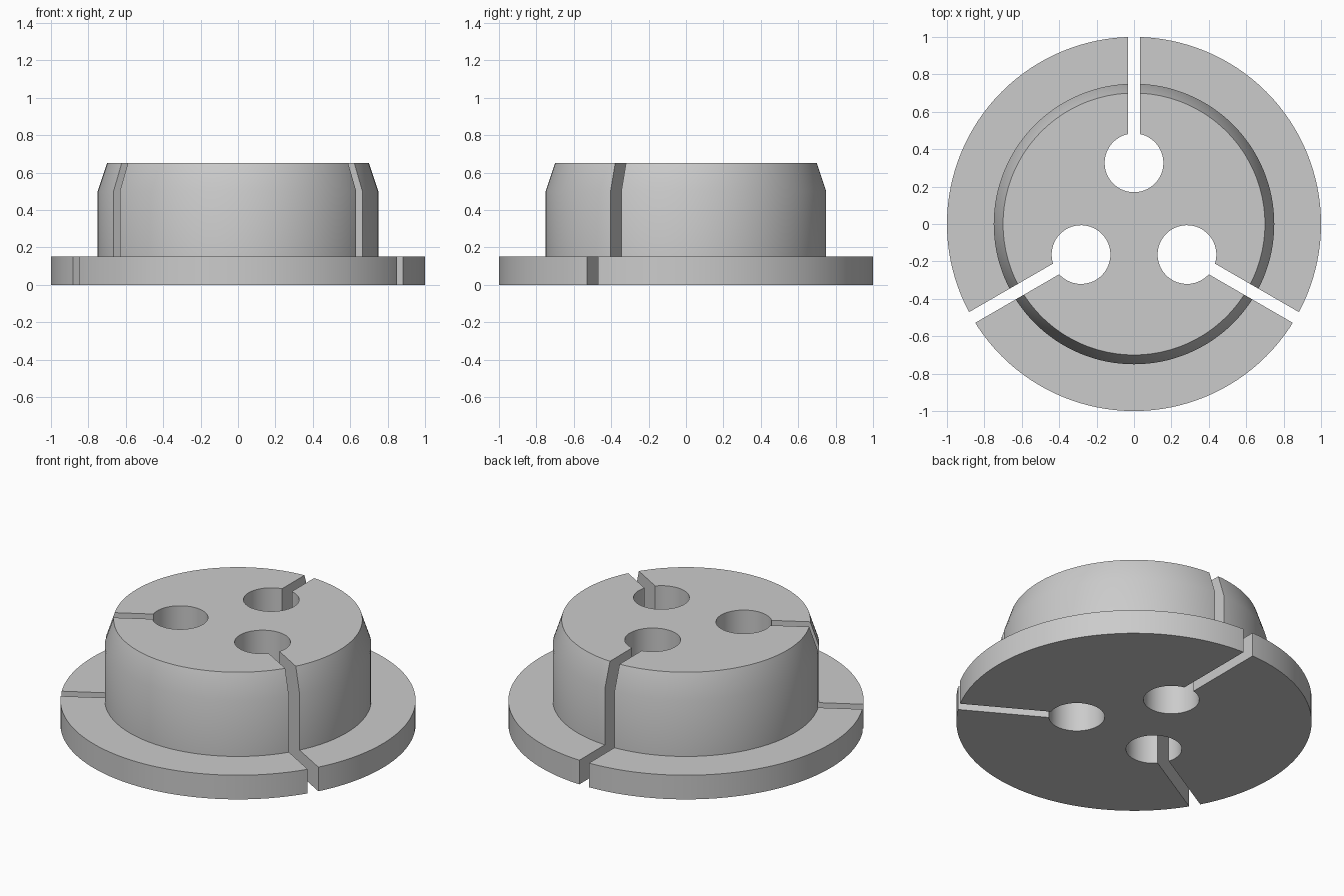
import bpy, bmesh, math
from mathutils import Matrix

SEGMENTS = 128
HOLE_DIST, HOLE_R, SLOT_HALF = 0.327, 0.157, 0.033

cube = bpy.data.objects.get("Cube")
if cube:
    bpy.data.objects.remove(cube, do_unlink=True)

grey = bpy.data.materials.new("plain grey")
grey.use_nodes = True
colour = (0.6, 0.6, 0.6, 1)
grey.diffuse_color = colour
grey.node_tree.nodes["Principled BSDF"].inputs["Base Color"].default_value = colour


def add_object(name, bm):
    bmesh.ops.recalc_face_normals(bm, faces=bm.faces)
    mesh = bpy.data.meshes.new(name)
    bm.to_mesh(mesh)
    bm.free()
    mesh.materials.append(grey)
    obj = bpy.data.objects.new(name, mesh)
    bpy.context.collection.objects.link(obj)
    return obj


# Flanged plug: stacked rings with flat caps
profile = [(1, 0), (1, 0.15), (0.75, 0.15), (0.75, 0.5), (0.7, 0.65)]
bm = bmesh.new()
rings = []
for r, z in profile:
    rings.append([bm.verts.new((r * math.cos(a), r * math.sin(a), z))
                  for a in (math.tau * i / SEGMENTS for i in range(SEGMENTS))])
for low, high in zip(rings, rings[1:]):
    for i in range(SEGMENTS):
        j = (i + 1) % SEGMENTS
        bm.faces.new((low[i], low[j], high[j], high[i]))
bm.faces.new(rings[0][::-1])
bm.faces.new(rings[-1])
plug = add_object("flanged_plug", bm)

# Keyhole cutters: round hole with a straight slot running out past the rim
bm = bmesh.new()
start = math.asin(SLOT_HALF / HOLE_R)
steps = 64
outline = [(1.2, -SLOT_HALF), (1.2, SLOT_HALF)]
for i in range(steps + 1):
    a = start + (math.tau - 2 * start) * i / steps
    outline.append((HOLE_DIST + HOLE_R * math.cos(a), HOLE_R * math.sin(a)))
for angle in (90, 210, 330):
    turn = Matrix.Rotation(math.radians(angle), 4, 'Z')
    base = bm.faces.new([bm.verts.new(turn @ Matrix.Translation((x, y, -0.2)).translation)
                         for x, y in outline])
    top = bmesh.ops.extrude_face_region(bm, geom=[base])
    bmesh.ops.translate(bm, vec=(0, 0, 1.2),
                        verts=[v for v in top["geom"] if isinstance(v, bmesh.types.BMVert)])
cutter = add_object("keyhole_cutter", bm)
cutter.hide_render = True

# Cut the keyholes and remove the helper
cut = plug.modifiers.new("keyholes", 'BOOLEAN')
cut.operation = 'DIFFERENCE'
cut.solver = 'EXACT'
cut.object = cutter
bpy.context.view_layer.objects.active = plug
bpy.ops.object.select_all(action='DESELECT')
plug.select_set(True)
bpy.ops.object.modifier_apply(modifier=cut.name)
bpy.data.objects.remove(cutter, do_unlink=True)
bpy.ops.object.shade_smooth_by_angle(angle=math.radians(30))
